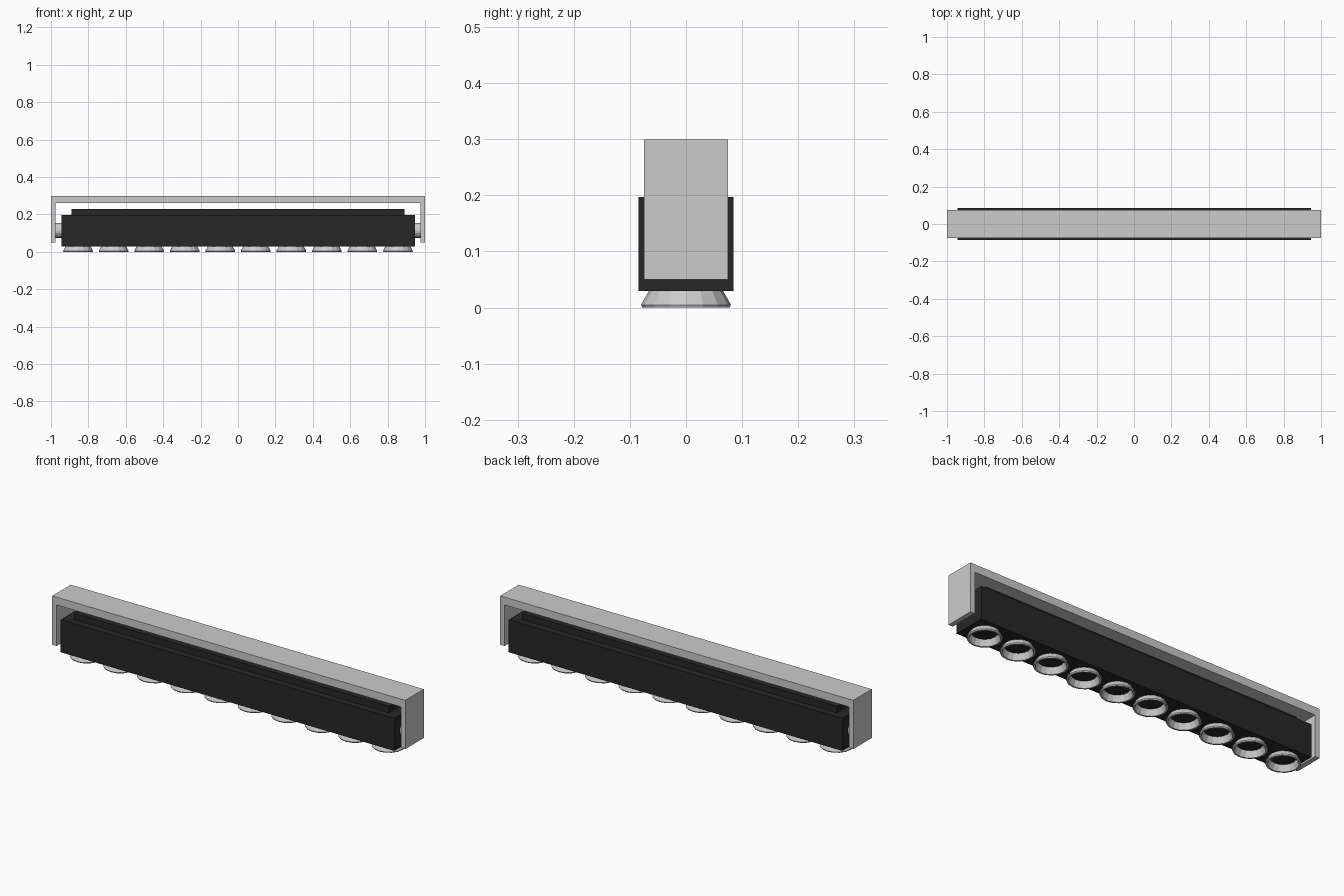
import bpy, bmesh, math

if "Cube" in bpy.data.objects:
    bpy.data.objects.remove(bpy.data.objects["Cube"])

black = bpy.data.materials.new("black_paint")
black.diffuse_color = (0.02, 0.02, 0.02, 1)
black.use_nodes = True
black.node_tree.nodes["Principled BSDF"].inputs["Base Color"].default_value = black.diffuse_color


def finish(name, bm, mat=None):
    bmesh.ops.recalc_face_normals(bm, faces=bm.faces)
    me = bpy.data.meshes.new(name)
    bm.to_mesh(me)
    bm.free()
    ob = bpy.data.objects.new(name, me)
    bpy.context.collection.objects.link(ob)
    if mat:
        me.materials.append(mat)
    return ob


def box(name, half_x, half_y, z0, z1, mat=None):
    bm = bmesh.new()
    bmesh.ops.create_cube(bm, size=2)
    for v in bm.verts:
        v.co = (v.co.x * half_x, v.co.y * half_y, z1 if v.co.z > 0 else z0)
    return finish(name, bm, mat)


# U-shaped mounting bracket: front profile extruded along y
bm = bmesh.new()
profile = [(-1, .05), (-.975, .05), (-.975, .26), (.975, .26),
           (.975, .05), (1, .05), (1, .30), (-1, .30)]
face = bm.faces.new([bm.verts.new((x, -.075, z)) for x, z in profile])
new = bmesh.ops.extrude_face_region(bm, geom=[face])["geom"]
bmesh.ops.translate(bm, vec=(0, .15, 0),
                    verts=[g for g in new if isinstance(g, bmesh.types.BMVert)])
finish("mounting_bracket", bm)

# Lamp housing and raised block on its top
box("lamp_housing", .945, .085, .03, .197, black)
box("top_block", .89, .05, .19, .23, black)

# Pivots joining the housing to the bracket
for side, label in ((-1, "left"), (1, "right")):
    bpy.ops.mesh.primitive_cylinder_add(vertices=16, radius=.04, depth=.04,
                                        location=(side * .96, 0, .115),
                                        rotation=(0, math.pi / 2, 0))
    bpy.context.object.name = label + "_pivot"


# Flared hollow lens rings: closed section revolved in 16 steps
def lens_ring(name, x, sides=16):
    section = [(.065, .032), (.08, .005), (.078, 0), (.070, 0), (.057, .032)]
    bm = bmesh.new()
    rings = []
    for i in range(sides):
        a = 2 * math.pi * i / sides
        rings.append([bm.verts.new((r * math.cos(a), r * math.sin(a), z))
                      for r, z in section])
    n = len(section)
    for i in range(sides):
        p, q = rings[i], rings[(i + 1) % sides]
        for j in range(n):
            k = (j + 1) % n
            bm.faces.new((p[j], q[j], q[k], p[k]))
    finish(name, bm).location.x = x


for i in range(10):
    lens_ring(f"lens_ring_{i + 1}", (i - 4.5) * .19)
